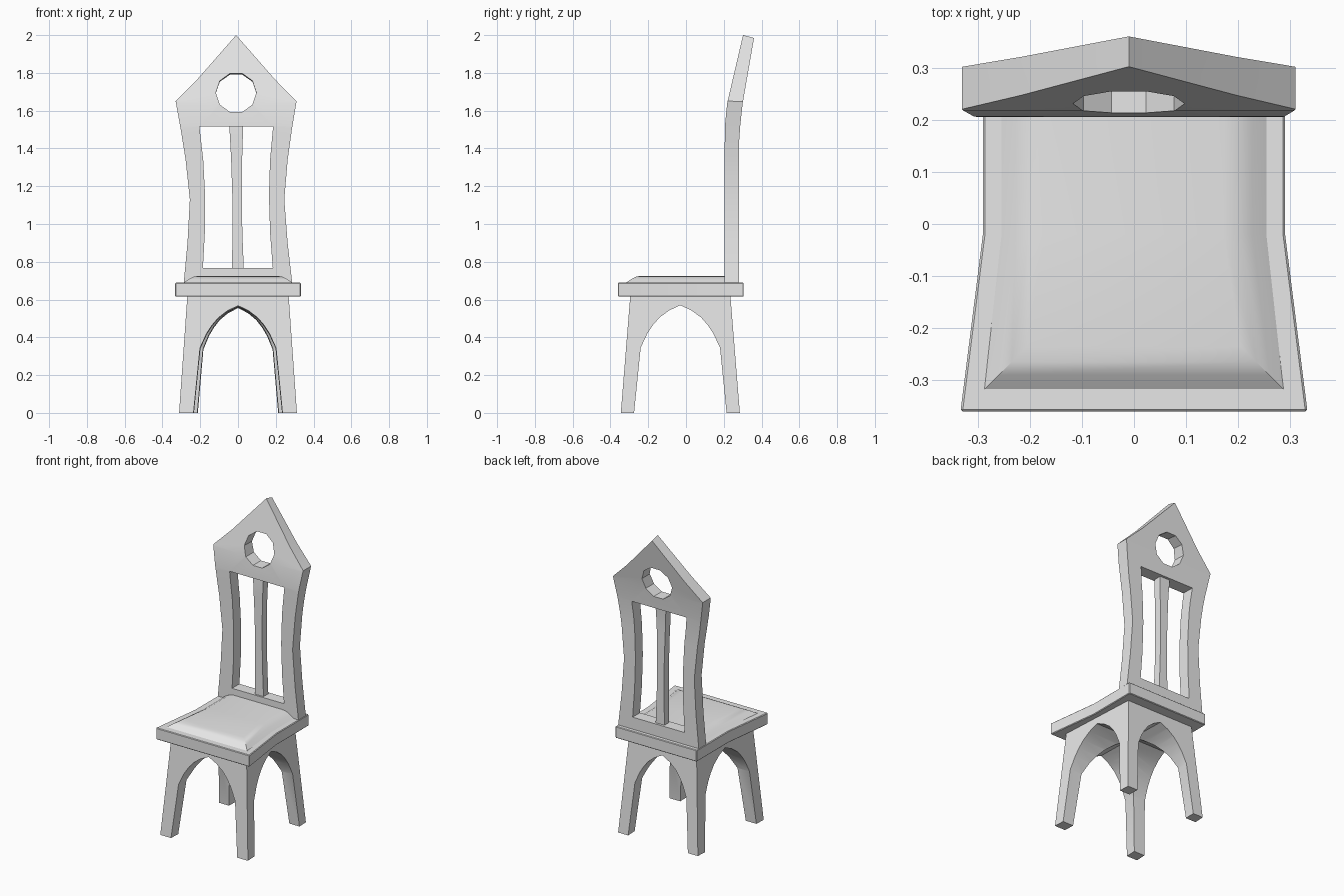
import bpy, bmesh, math
from mathutils import Vector

cube = bpy.data.objects.get("Cube")
if cube:
    bpy.data.objects.remove(cube, do_unlink=True)

grey = bpy.data.materials.new("light_grey")
grey.use_nodes = True
grey.diffuse_color = (0.8, 0.8, 0.8, 1)
grey.node_tree.nodes["Principled BSDF"].inputs["Base Color"].default_value = (0.8, 0.8, 0.8, 1)


def finish(name, bm, angle=30):
    bmesh.ops.recalc_face_normals(bm, faces=bm.faces)
    mesh = bpy.data.meshes.new(name)
    bm.to_mesh(mesh)
    bm.free()
    mesh.materials.append(grey)
    obj = bpy.data.objects.new(name, mesh)
    bpy.context.collection.objects.link(obj)
    smooth(obj, angle)
    return obj


def activate(obj):
    bpy.ops.object.select_all(action='DESELECT')
    obj.select_set(True)
    bpy.context.view_layer.objects.active = obj


def smooth(obj, angle):
    activate(obj)
    bpy.ops.object.shade_smooth_by_angle(angle=math.radians(angle))


def apply_modifiers(obj):
    activate(obj)
    for mod in list(obj.modifiers):
        bpy.ops.object.modifier_apply(modifier=mod.name)


def loft(name, rings, angle=30):
    """Closed skin through rings of equal point count."""
    bm = bmesh.new()
    loops = [[bm.verts.new(p) for p in ring] for ring in rings]
    n = len(loops[0])
    for a, b in zip(loops, loops[1:]):
        for i in range(n):
            j = (i + 1) % n
            bm.faces.new((a[i], a[j], b[j], b[i]))
    bm.faces.new(loops[0])
    bm.faces.new(loops[-1])
    return finish(name, bm, angle)


def mirrored(half):
    """Full outline from its right half, listed from bottom to top."""
    return half + [(-x, z) for x, z in reversed(half) if x > 0]


def interp(z, table):
    for (z0, v0), (z1, v1) in zip(table, table[1:]):
        if z <= z1:
            return v0 + (v1 - v0) * (z - z0) / (z1 - z0)
    return table[-1][1]


# Backrest side profile: front and rear depth by height
FRONT = [(0.6, 0.205), (1.42, 0.205), (1.52, 0.206), (1.64, 0.218), (2, 0.302)]
REAR = [(0.6, 0.28), (1.42, 0.28), (1.52, 0.287), (1.64, 0.30), (2, 0.36)]


def bent_plate(name, loops, near, far):
    """Flat outline with holes, given thickness and bent to the backrest profile."""
    bm = bmesh.new()
    for loop in loops:
        vs = [bm.verts.new((x, near, z)) for x, z in loop]
        for i, v in enumerate(vs):
            bm.edges.new((v, vs[i - 1]))
    bmesh.ops.triangle_fill(bm, use_beauty=True, edges=bm.edges[:], normal=(0, -1, 0))
    new = bmesh.ops.extrude_face_region(bm, geom=bm.faces[:])["geom"]
    bmesh.ops.translate(bm, vec=(0, far - near, 0),
                        verts=[g for g in new if isinstance(g, bmesh.types.BMVert)])
    for z in (1.42, 1.52, 1.64):
        bmesh.ops.bisect_plane(bm, geom=bm.verts[:] + bm.edges[:] + bm.faces[:],
                               plane_co=(0, 0, z), plane_no=(0, 0, 1))
    for v in bm.verts:
        x, t, z = v.co
        front, rear = interp(z, FRONT), interp(z, REAR)
        x -= 0.01 * min(1, max(0, (z - 0.69) / 0.9))
        drop = 0.015 * t * max(0, (z - 1.64) / 0.36)
        v.co = Vector((x, front + (rear - front) * t, z - drop))
    return finish(name, bm)


# Backrest frame with opening and round hole
outline = mirrored([(0.288, 0.68), (0.265, 0.9), (0.25, 1.13), (0.27, 1.34),
                    (0.294, 1.5), (0.32, 1.65), (0.206, 1.765), (0, 2)])
opening = mirrored([(0.185, 0.767), (0.173, 0.95), (0.169, 1.15), (0.177, 1.34), (0.195, 1.515)])
hole = [(0.107 * math.cos(math.tau * i / 10), 1.695 + 0.107 * math.sin(math.tau * i / 10))
        for i in range(10)]
bent_plate("backrest", [outline, opening, hole], 0, 1)

# Centre slat
slat = mirrored([(0.032, 0.74), (0.026, 0.95), (0.025, 1.15), (0.029, 1.34), (0.037, 1.53)])
bent_plate("back_slat", [slat], 0.15, 0.8)


def seat_ring(front, mid, y_front, y_back, z):
    right = [(front, y_front, z), (mid, -0.02, z), (mid, y_back, z)]
    return right + [(-x, y, z) for x, y, z in reversed(right)]


# Seat board
seat = loft("seat", [seat_ring(0.333, 0.29, -0.36, 0.305, z) for z in (0.615, 0.69)])
bevel = seat.modifiers.new("soft_edge", 'BEVEL')
bevel.width = 0.004
bevel.segments = 1
apply_modifiers(seat)
smooth(seat, 20)

# Padded cushion
loft("cushion", [seat_ring(0.29 - d, 0.257 - d, -0.32 + d, 0.235, z)
                 for d, z in ((0, 0.688), (0.03, 0.708), (0.055, 0.721), (0.085, 0.726))], 40)


# Leg base: tapered block with an arch cut through in both directions
def base_ring(front, back, y0, y1, z):
    return [(-front, y0, z), (front, y0, z), (back, y1, z), (-back, y1, z)]


base = loft("legs", [base_ring(0.312, 0.284, -0.345, 0.285, 0),
                     base_ring(0.268, 0.24, -0.295, 0.235, 0.62)])
arch = mirrored([(0.255, -0.1), (0.245, 0), (0.21, 0.345), (0.175, 0.42),
                 (0.145, 0.465), (0.11, 0.505), (0.06, 0.542), (0, 0.57)])
Y_MID = -0.03
cutters = [
    loft("arch_cutter_front", [[(x * s, y, z * h) for x, z in arch]
                               for y, s, h in ((-0.4, 0.97, 1), (0.34, 0.86, 0.97))]),
    loft("arch_cutter_side", [[(x, Y_MID + w, z) for w, z in arch] for x in (-0.4, 0.4)]),
]
for cutter in cutters:
    cutter.hide_render = True
    cut = base.modifiers.new("arch", 'BOOLEAN')
    cut.operation = 'DIFFERENCE'
    cut.solver = 'EXACT'
    cut.object = cutter
apply_modifiers(base)
for cutter in cutters:
    bpy.data.objects.remove(cutter, do_unlink=True)
smooth(base, 30)
